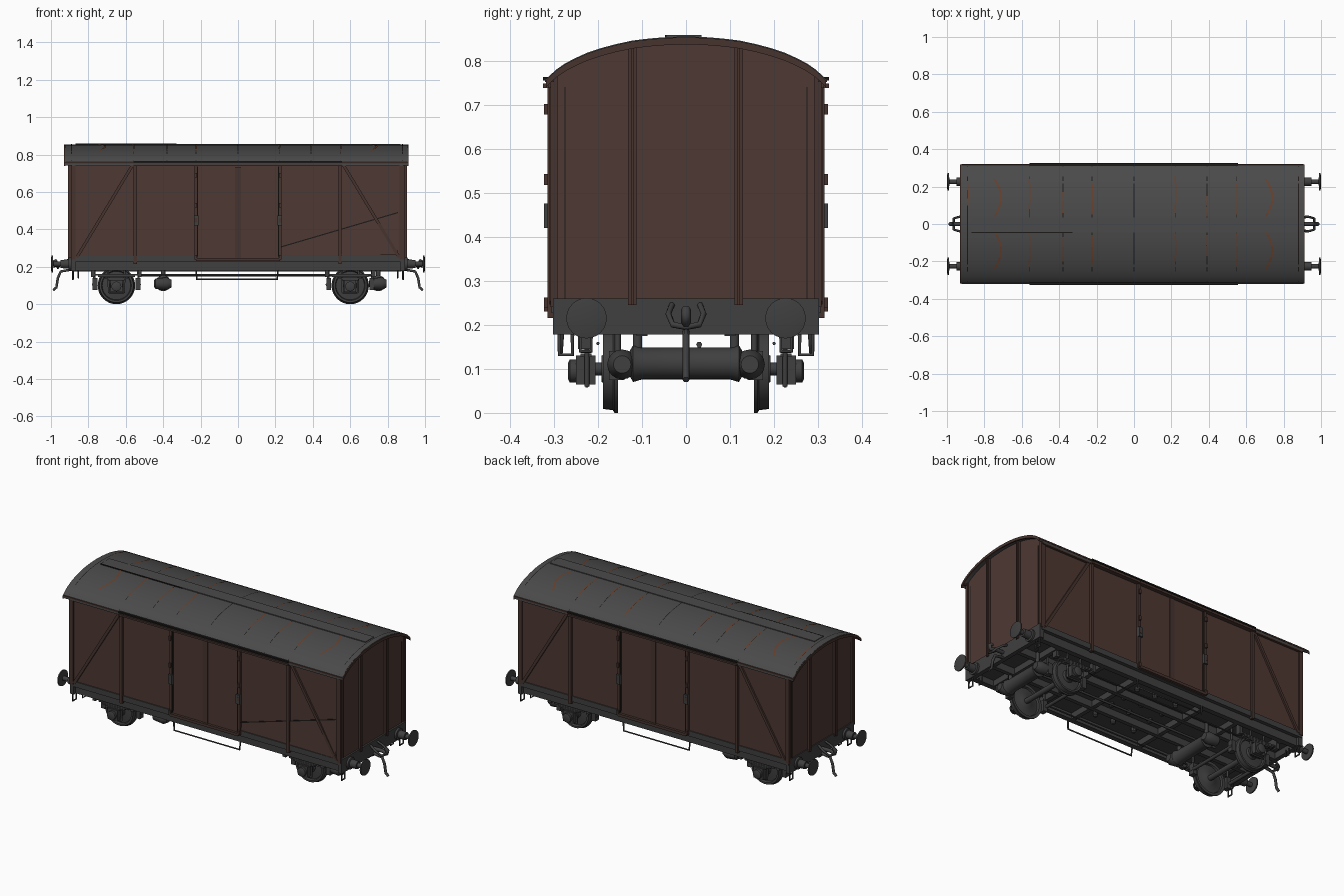
import bpy, bmesh, math
from mathutils import Vector, Matrix

if "Cube" in bpy.data.objects:
    bpy.data.objects.remove(bpy.data.objects["Cube"])


def material(name, rgb):
    m = bpy.data.materials.new(name)
    m.use_nodes = True
    m.diffuse_color = (*rgb, 1)
    m.node_tree.nodes["Principled BSDF"].inputs["Base Color"].default_value = (*rgb, 1)
    return m


BROWN = material("body brown", (0.075, 0.04, 0.032))
TRIM = material("trim brown", (0.062, 0.034, 0.027))
ROOF = material("roof grey", (0.068, 0.068, 0.068))
IRON = material("underframe grey", (0.05, 0.05, 0.05))
RUST = material("rust", (0.13, 0.05, 0.025))
GAP = material("gap black", (0.012, 0.01, 0.009))


def finish(name, bm, mat, smooth=False):
    bmesh.ops.recalc_face_normals(bm, faces=bm.faces)
    me = bpy.data.meshes.new(name)
    bm.to_mesh(me)
    bm.free()
    ob = bpy.data.objects.new(name, me)
    me.materials.append(mat)
    bpy.context.collection.objects.link(ob)
    if smooth:
        bpy.ops.object.select_all(action="DESELECT")
        ob.select_set(True)
        bpy.context.view_layer.objects.active = ob
        bpy.ops.object.shade_smooth_by_angle(angle=math.radians(35))
    return ob


def box(name, x, y, z, mat):
    bm = bmesh.new()
    bmesh.ops.create_cube(bm, size=1)
    for v in bm.verts:
        v.co = [sum(r) / 2 + c * (r[1] - r[0]) for r, c in zip((x, y, z), v.co)]
    return finish(name, bm, mat)


def prism(name, outline, axis, lo, hi, mat, smooth=False):
    """Extrude a 2D outline along x (outline y,z) or along y (outline x,z)."""
    bm = bmesh.new()
    put = (lambda p, d: (d, *p)) if axis == "x" else (lambda p, d: (p[0], d, p[1]))
    a, b = ([bm.verts.new(put(p, d)) for p in outline] for d in (lo, hi))
    bm.faces.new(a)
    bm.faces.new(b)
    for i in range(len(a)):
        j = (i + 1) % len(a)
        bm.faces.new((a[i], a[j], b[j], b[i]))
    return finish(name, bm, mat, smooth)


def lathe(name, profile, centre, axis, mat, steps=24):
    """Revolve (distance along axis, radius) pairs about the axis."""
    turn = Vector((0, 0, 1)).rotation_difference(Vector(axis)).to_matrix().to_4x4()
    bm = bmesh.new()
    pts = [(profile[0][0], 0), *profile, (profile[-1][0], 0)]
    vs = [bm.verts.new((r, 0, d)) for d, r in pts]
    es = [bm.edges.new(e) for e in zip(vs, vs[1:])]
    bmesh.ops.spin(bm, geom=vs + es, cent=(0, 0, 0), axis=(0, 0, 1),
                   angle=math.tau, steps=steps, use_merge=True)
    bmesh.ops.remove_doubles(bm, verts=bm.verts, dist=1e-5)
    bmesh.ops.transform(bm, verts=bm.verts, matrix=Matrix.Translation(centre) @ turn)
    return finish(name, bm, mat, True)


def rod(name, points, r, mat=IRON):
    cu = bpy.data.curves.new(name, "CURVE")
    cu.dimensions = "3D"
    cu.bevel_depth, cu.bevel_resolution, cu.use_fill_caps = r, 1, True
    sp = cu.splines.new("POLY")
    sp.points.add(len(points) - 1)
    for p, c in zip(sp.points, points):
        p.co = (*c, 1)
    cu.materials.append(mat)
    ob = bpy.data.objects.new(name, cu)
    bpy.context.collection.objects.link(ob)


# Roof arch
ARCH = [(0, 0.855), (0.06, 0.853), (0.12, 0.846), (0.18, 0.833), (0.23, 0.816),
        (0.27, 0.797), (0.3, 0.776), (0.318, 0.757)]


def roof_z(y):
    y = abs(y)
    for (a, p), (b, q) in zip(ARCH, ARCH[1:]):
        if y <= b:
            return p + (q - p) * (y - a) / (b - a)
    return ARCH[-1][1]


def arch(drop=0.0, half=0.318, n=24):
    ys = [half * math.sin(math.pi * (i / n - 0.5)) for i in range(n + 1)]
    return [(y, roof_z(y) - drop) for y in ys]


def seam(name, x, y0, y1, width, mat, bow=0.0, lift=0.002):
    """Thin strip lying over the roof curve."""
    bm = bmesh.new()
    n = 10
    rows = []
    for i in range(n + 1):
        y = y0 + (y1 - y0) * i / n
        c = x + bow * math.sin(math.pi * i / n)
        rows.append([bm.verts.new((c + s * width / 2, y, roof_z(y) + lift)) for s in (-1, 1)])
    for a, b in zip(rows, rows[1:]):
        bm.faces.new((a[0], a[1], b[1], b[0]))
    for f in bm.faces:
        f.normal_update()
    return finish(name, bm, mat)


prism("roof", arch() + arch(0.014)[::-1], "x", -0.925, 0.908, ROOF, True)
for s, x in ((-1, -0.925), (1, 0.908)):
    prism("roof_end_rim", arch(0.002) + arch(0.018)[::-1], "x", x - 0.004, x + 0.004, TRIM, True)
for x in (-0.89, -0.56, -0.38, -0.225, 0, 0.22, 0.39, 0.55, 0.88):
    seam("roof_seam", x, -0.31, 0.31, 0.004, GAP, lift=0.0012)
for x, spans in ((-0.89, [(0.1, 0.22)]), (-0.56, [(-0.23, -0.03), (0.08, 0.24)]),
                 (-0.38, [(-0.2, -0.07), (0.06, 0.17)]), (-0.225, [(-0.22, -0.06), (0.05, 0.22)]),
                 (0.22, [(-0.2, -0.05), (0.06, 0.26)]), (0.39, [(-0.17, -0.06), (0.04, 0.15)]),
                 (0.55, [(-0.22, -0.05), (0.05, 0.22)])):
    for a, b in spans:
        seam("rust_streak", x, a, b, 0.008, RUST, 0.003)
for x, bow in ((-0.745, 0.035), (0.705, 0.035)):
    for s in (-1, 1):
        seam("curved_rust_streak", x, s * 0.04, s * 0.24, 0.011, RUST, bow)
prism("roof_walkway", [(-0.045, 0.851), (0.035, 0.851), (0.035, 0.858), (-0.045, 0.858)],
      "x", -0.87, 0.87, ROOF)
box("walkway_edge", (-0.87, -0.33), (-0.048, -0.044), (0.85, 0.8585), GAP)

# Body shell
prism("body", [(-0.3, 0.24)] + arch(0.012, 0.3) + [(0.3, 0.24)], "x", -0.888, 0.883, BROWN)
for s in (-1, 1):
    X = -0.888 if s < 0 else 0.883
    ends = sorted((X, X + s * 0.014))
    for y in (-0.122, 0.12):
        box("end_post", ends, (y - 0.01, y + 0.01), (0.245, roof_z(y) - 0.014), TRIM)
        box("end_post_web", sorted((X, X + s * 0.02)), (y - 0.003, y + 0.003),
            (0.245, roof_z(y) - 0.014), TRIM)
    for y in (-0.3, 0.3):
        box("corner_post", sorted((X - s * 0.02, X + s * 0.006)), (y - 0.008, y + 0.008),
            (0.24, 0.765), TRIM)
    for y in (-0.275, 0.275):
        box("end_panel_line", sorted((X, X + s * 0.002)), (y - 0.001, y + 0.001), (0.26, 0.74), GAP)


def side_bar(name, s, p, q, w, y0, y1, mat):
    """Straight bar in the side wall plane between two (x, z) points."""
    d = (Vector(q) - Vector(p)).normalized() * w / 2
    n = Vector((-d.y, d.x))
    prism(name, [Vector(p) + n, Vector(p) - n, Vector(q) - n, Vector(q) + n],
          "y", s * y0, s * y1, mat)


# Side framing, doors and braces
for s in (-1, 1):
    for x in (-0.55, 0.545):
        side_bar("side_post", s, (x, 0.215), (x, 0.745), 0.018, 0.295, 0.314, TRIM)
    for e in (-1, 1):
        side_bar("diagonal_brace", s, (e * 0.862, 0.25), (e * 0.565, 0.742), 0.016, 0.295, 0.31, TRIM)
        side_bar("door_post", s, (e * 0.225, 0.235), (e * 0.225, 0.742), 0.016, 0.295, 0.312, TRIM)
        side_bar("door_gap", s, (e * 0.216, 0.25), (e * 0.216, 0.735), 0.004, 0.298, 0.3135, GAP)
        side_bar("door_leaf", s, (e * 0.113, 0.245), (e * 0.113, 0.735), 0.192, 0.295, 0.307, BROWN)
        side_bar("latch", s, (e * 0.222, 0.42), (e * 0.222, 0.475), 0.024, 0.305, 0.322, IRON)
        side_bar("wall_line", s, (e * 0.87, 0.26), (e * 0.87, 0.74), 0.003, 0.298, 0.302, GAP)
        for z in (0.25, 0.45, 0.53, 0.69):
            side_bar("hinge", s, (e * 0.226, z - 0.012), (e * 0.226, z + 0.012), 0.012, 0.305, 0.323, TRIM)
    side_bar("door_meeting_strip", s, (0, 0.245), (0, 0.735), 0.032, 0.295, 0.31, TRIM)
    side_bar("top_rail", s, (-0.888, 0.747), (0.883, 0.747), 0.018, 0.295, 0.313, TRIM)
    side_bar("door_rail", s, (-0.56, 0.743), (0.555, 0.743), 0.01, 0.295, 0.325, TRIM)
    side_bar("door_sill", s, (-0.225, 0.238), (0.225, 0.238), 0.016, 0.295, 0.322, TRIM)
    side_bar("rain_gutter", s, (-0.56, 0.759), (0.555, 0.759), 0.008, 0.31, 0.325, GAP)
    side_bar("eave_strip", s, (-0.922, 0.756), (0.906, 0.756), 0.008, 0.3, 0.32, TRIM)
    side_bar("lower_rail", s, (-0.888, 0.243), (0.883, 0.243), 0.032, 0.28, 0.306, IRON)
    side_bar("solebar", s, (-0.88, 0.205), (0.875, 0.205), 0.05, 0.255, 0.285, IRON)

# Bulged lower panel on the front right
bm = bmesh.new()
v = [bm.verts.new(c) for c in ((0.232, -0.301, 0.305), (0.855, -0.301, 0.488),
                               (0.855, -0.309, 0.262), (0.232, -0.303, 0.262))]
bm.faces.new(v[::-1])
finish("bulged_panel", bm, BROWN)
side_bar("panel_crease", -1, (0.232, 0.307), (0.855, 0.49), 0.006, 0.299, 0.3025, GAP)

# Underframe
box("floor", (-0.885, 0.88), (-0.27, 0.27), (0.215, 0.242), IRON)
for y in (-0.1, 0.1):
    box("longitudinal_beam", (-0.88, 0.875), (y - 0.012, y + 0.012), (0.175, 0.22), IRON)
for x in (-0.78, -0.48, -0.25, 0.2, 0.43, 0.73):
    box("cross_beam", (x - 0.012, x + 0.012), (-0.26, 0.26), (0.18, 0.22), IRON)
for x in (-0.14, 0, 0.12):
    for y in (-0.17, -0.04, 0.06, 0.17):
        lathe("floor_bolt", [(0, 0.014), (0.02, 0.014), (0.026, 0.008)], (x, y, 0.216), (0, 0, -1), IRON, 8)

# Wheelsets with springs, axle boxes and brakes
WHEEL = [(-0.016, 0.03), (-0.013, 0.035), (-0.006, 0.08), (-0.016, 0.084), (-0.017, 0.1),
         (-0.01, 0.1), (-0.006, 0.094), (0.016, 0.091), (0.016, 0.08), (0.004, 0.076),
         (0.008, 0.035), (0.02, 0.03)]
for cx in (-0.65, 0.6):
    lathe("axle", [(-0.24, 0.015), (0.24, 0.015)], (cx, 0, 0.1), (0, 1, 0), IRON, 16)
    for s in (-1, 1):
        lathe("wheel", WHEEL, (cx, s * 0.172, 0.1), (0, s, 0), IRON, 32)
        box("axle_box", (cx - 0.032, cx + 0.032), sorted((s * 0.205, s * 0.25)), (0.065, 0.13), IRON)
        lathe("axle_box_cover", [(0, 0.026), (0.014, 0.026), (0.018, 0.018)],
              (cx, s * 0.25, 0.095), (0, s, 0), IRON)
        for k in range(4):
            h = 0.125 - 0.027 * k
            side_bar("leaf_spring", s, (cx - h, 0.158 - 0.009 * k), (cx + h, 0.158 - 0.009 * k),
                     0.008, 0.215, 0.24, IRON)
        for e in (-1, 1):
            box("spring_hanger", (cx + e * 0.125 - 0.01, cx + e * 0.125 + 0.01),
                sorted((s * 0.215, s * 0.245)), (0.145, 0.2), IRON)
            rod("guard_strut", [(cx + e * 0.04, s * 0.225, 0.06), (cx + e * 0.045, s * 0.225, 0.2)], 0.006)
            box("brake_shoe", sorted((cx + e * 0.102, cx + e * 0.128)), sorted((s * 0.14, s * 0.175)),
                (0.075, 0.14), IRON)
            rod("brake_hanger", [(cx + e * 0.12, s * 0.155, 0.1), (cx + e * 0.115, s * 0.155, 0.215)], 0.007)
        rod("guard_tie", [(cx - 0.04, s * 0.225, 0.062), (cx + 0.04, s * 0.225, 0.062)], 0.005)
    for e in (-1, 1):
        rod("brake_beam", [(cx + e * 0.122, -0.17, 0.105), (cx + e * 0.122, 0.17, 0.105)], 0.01)
TANK = [(-0.13, 0.025), (-0.12, 0.042), (-0.1, 0.036), (0.1, 0.036), (0.12, 0.042), (0.13, 0.025)]
for x in (-0.4, 0.75):
    lathe("brake_cylinder", TANK, (x, 0, 0.112), (0, 1, 0), IRON)
    for s in (-1, 1):
        lathe("air_valve", [(-0.05, 0.016), (-0.04, 0.028), (0.02, 0.034), (0.045, 0.02)],
              (x, s * 0.145, 0.11), (1, 0, 0), IRON, 16)
        rod("cylinder_bracket", [(x, s * 0.11, 0.11), (x, s * 0.11, 0.22)], 0.012)
rod("brake_pull_rod", [(-0.53, 0.03, 0.155), (0.72, 0.03, 0.155)], 0.007)
for s in (-1, 1):
    rod("long_rigging", [(-0.53, s * 0.2, 0.158), (0.48, s * 0.2, 0.158)], 0.004)
    rod("door_step", [(-0.225, s * 0.28, 0.2), (-0.22, s * 0.285, 0.133),
                      (0.21, s * 0.285, 0.133), (0.215, s * 0.28, 0.2)], 0.005)

# Headstocks, buffers and couplings
BUFFER = [(0, 0.034), (0.012, 0.034), (0.014, 0.024), (0.055, 0.022), (0.056, 0.013),
          (0.094, 0.013), (0.097, 0.046), (0.104, 0.046), (0.107, 0.03)]
for s in (-1, 1):
    X = s * 0.893
    box("headstock", sorted((X - s * 0.025, X)), (-0.302, 0.302), (0.178, 0.26), IRON)
    for t in (-1, 1):
        lathe("buffer", BUFFER, (X, t * 0.226, 0.215), (s, 0, 0), IRON)
        rod("shunter_step", [(X - s * 0.01, t * 0.258, 0.18), (X - s * 0.01, t * 0.258, 0.132),
                             (X - s * 0.01, t * 0.288, 0.132), (X - s * 0.01, t * 0.288, 0.19)], 0.005)
        rod("inner_step", [(X - s * 0.04, t * 0.215, 0.18), (X - s * 0.04, t * 0.215, 0.14),
                           (X - s * 0.04, t * 0.24, 0.14), (X - s * 0.04, t * 0.24, 0.18)], 0.004)
        rod("coupling_link", [(X, t * 0.032, 0.245), (X + s * 0.035, t * 0.04, 0.225),
                              (X + s * 0.07, t * 0.03, 0.2), (X + s * 0.07, 0, 0.195)], 0.007)
    rod("draw_hook", [(X, 0, 0.215), (X + s * 0.06, 0, 0.215), (X + s * 0.085, 0, 0.205),
                      (X + s * 0.09, 0, 0.225), (X + s * 0.075, 0, 0.235)], 0.011)
    rod("brake_hose", [(X, 0, 0.185), (X + s * 0.055, 0, 0.175), (X + s * 0.07, 0, 0.14),
                       (X + s * 0.078, 0, 0.09), (X + s * 0.095, 0, 0.075)], 0.008)
